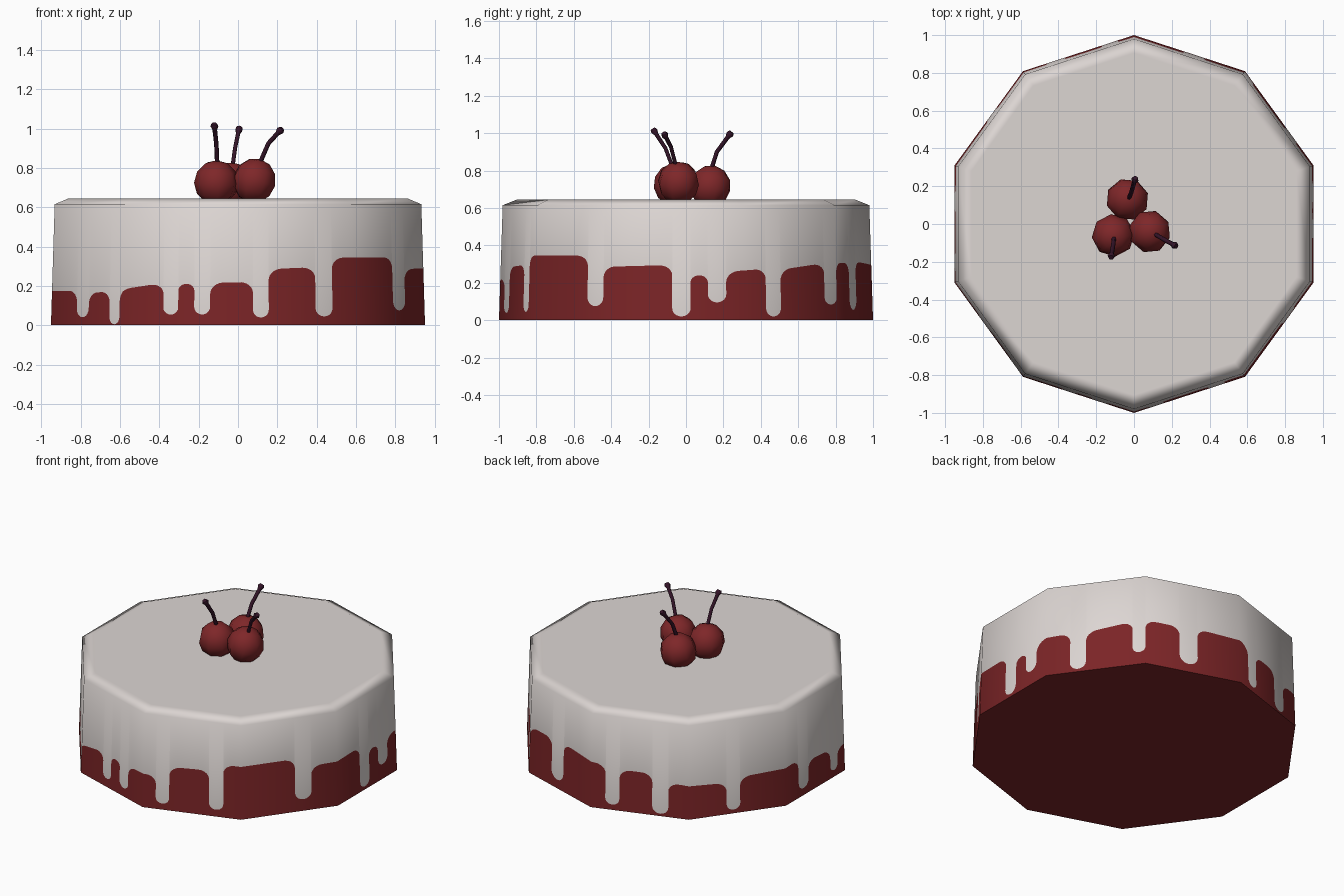
import bpy, bmesh, math
from mathutils import Vector

if "Cube" in bpy.data.objects:
    bpy.data.objects.remove(bpy.data.objects["Cube"])


def material(name, rgb):
    m = bpy.data.materials.new(name)
    m.diffuse_color = (*rgb, 1)
    m.use_nodes = True
    m.node_tree.nodes["Principled BSDF"].inputs["Base Color"].default_value = m.diffuse_color
    return m


ICING = material("cream icing", (0.72, 0.67, 0.65))
SPONGE = material("red sponge", (0.20, 0.018, 0.02))
CHERRY = material("cherry red", (0.21, 0.02, 0.022))
STEM = material("dark stem", (0.035, 0.007, 0.022))

# icing drips: start, end (in sides round the decagon), lowest height,
# then sponge height at the start and end of the gap that follows
DRIPS = [
    (0.355, 0.523, .035, .165, .17), (0.815, 0.956, .0, .18, .215),
    (1.352, 1.481, .05, .21, .21), (1.62, 1.758, .05, .215, .22),
    (2.13, 2.267, .035, .285, .295), (2.673, 2.82, .04, .345, .345),
    (3.56, 3.73, .07, .285, .295), (4.38, 4.54, .015, .24, .24),
    (4.69, 4.85, .09, .26, .275), (5.24, 5.40, .015, .27, .305),
    (5.87, 6.0, .08, .305, .305), (6.36, 6.55, .05, .315, .29),
    (7.146, 7.29, .03, .27, .27), (7.625, 7.79, .01, .225, .205),
    (8.39, 8.53, .02, .23, .25), (9.22, 9.39, .04, .205, .19),
    (9.76, 9.88, .04, .175, .175),
]
SIDE = 0.618
Z_SIDE, Z_TOP, R_SIDE, R_TOP = 0.615, 0.645, 0.98, 0.905


def rim(u, r=1.0):
    """Point on the decagon outline, u counted in sides."""
    k = math.floor(u)
    a, b = (Vector((math.cos(t), math.sin(t), 0)) * r
            for t in (math.radians(198 + 36 * k), math.radians(234 + 36 * k)))
    return a.lerp(b, u - k)


def wall(u, z):
    p = rim(u, 1 + (R_SIDE - 1) * z / Z_SIDE)
    p.z = z
    return p


def samples(a, b, n):
    us = [a + (b - a) * (1 - math.cos(math.pi * i / n)) / 2 for i in range(n + 1)]
    us += [k for k in range(int(a), int(b) + 1) if a < k < b]
    return sorted(set(us))


def drip_height(u, a, b, low):
    r = (b - a) / 2 * SIDE
    d = (u - (a + b) / 2) * SIDE
    return low + r - math.sqrt(max(r * r - d * d, 0)) * 0.9


def gap_height(u, a, b, h0, h1):
    r = min(0.07, (b - a) / 2 * SIDE)
    d = min(u - a, b - u) * SIDE
    top = h0 + (h1 - h0) * (u - a) / (b - a)
    return top if d >= r else top - 0.8 * (r - math.sqrt(max(r * r - (r - d) ** 2, 0)))


# cake body: wall columns split at the drip line, bevelled rim, top and base
bm = bmesh.new()
faces = []


def face(points, mat, kinds):
    f = bm.faces.new([bm.verts.new(p) for p in points])
    f.material_index = mat
    f.smooth = True
    for p, k in zip(points, kinds):
        out = Vector((p.x, p.y, 0)).normalized()
        n = {"side": out + Vector((0, 0, .03)), "edge": out + Vector((0, 0, .35)),
             "up": Vector((0, 0, 1)), "down": Vector((0, 0, -1))}[k]
        faces.append(n.normalized())


def strip(us, height):
    for a, b in zip(us, us[1:]):
        ha, hb = height(a), height(b)
        if max(ha, hb) > 1e-4:
            face([wall(a, 0), wall(b, 0), wall(b, hb), wall(a, ha)], 1, ["side"] * 4)
        face([wall(a, ha), wall(b, hb), wall(b, Z_SIDE), wall(a, Z_SIDE)], 0,
             ["side", "side", "edge", "edge"])


for i, (a, b, low, h0, h1) in enumerate(DRIPS):
    end = DRIPS[i + 1][0] if i + 1 < len(DRIPS) else DRIPS[0][0] + 10
    strip(samples(a, b, 10), lambda u: drip_height(u, a, b, low))
    strip(samples(b, end, 20), lambda u: gap_height(u, b, end, h0, h1))

up = Vector((0, 0, Z_TOP))
for k in range(10):
    face([wall(k, Z_SIDE), wall(k + 1, Z_SIDE), rim(k + 1, R_TOP) + up, rim(k, R_TOP) + up],
         0, ["edge", "edge", "up", "up"])
face([rim(k, R_TOP) + up for k in range(10)], 0, ["up"] * 10)
face([rim(-k) for k in range(10)], 1, ["down"] * 10)

mesh = bpy.data.meshes.new("cake")
bm.to_mesh(mesh)
bm.free()
mesh.materials.append(ICING)
mesh.materials.append(SPONGE)
mesh.normals_split_custom_set(faces)
bpy.context.collection.objects.link(bpy.data.objects.new("cake", mesh))


# cherries with bent stems: centre, tilt, stem path
CHERRIES = [
    ((-.035, .13, .715), (-.2, .1, .3), [(-.03, .13, .79), (-.015, .165, .9), (.005, .235, .995)]),
    ((-.11, -.06, .725), (.15, 0, .1), [(-.105, -.065, .80), (-.11, -.11, .92), (-.12, -.17, 1.012)]),
    ((.083, -.04, .735), (.1, .25, .5), [(.105, -.05, .81), (.155, -.08, .925), (.215, -.113, .99)]),
]
for i, (centre, tilt, path) in enumerate(CHERRIES, 1):
    bpy.ops.mesh.primitive_uv_sphere_add(segments=8, ring_count=6, radius=0.114,
                                         location=centre, rotation=tilt)
    ob = bpy.context.object
    ob.name = f"cherry_{i}"
    ob.data.materials.append(CHERRY)
    bpy.ops.object.shade_smooth()

    cu = bpy.data.curves.new(f"stem_{i}", "CURVE")
    cu.dimensions = "3D"
    cu.bevel_depth = 0.012
    cu.bevel_resolution = 1
    cu.use_fill_caps = True
    pts = [Vector(p) for p in path]
    # flared knob at the tip
    last = (pts[2] - pts[1]).normalized()
    pts = pts[:2] + [pts[2] - last * 0.022, pts[2], pts[2] + last * 0.014]
    sp = cu.splines.new("POLY")
    sp.points.add(len(pts) - 1)
    for sp_point, p, r in zip(sp.points, pts, (0.95, 0.95, 1.0, 1.7, 1.2)):
        sp_point.co = (*p, 1)
        sp_point.radius = r
    cu.materials.append(STEM)
    stem = bpy.data.objects.new(f"stem_{i}", cu)
    bpy.context.collection.objects.link(stem)
    bpy.ops.object.select_all(action="DESELECT")
    stem.select_set(True)
    bpy.context.view_layer.objects.active = stem
    bpy.ops.object.convert(target="MESH")
